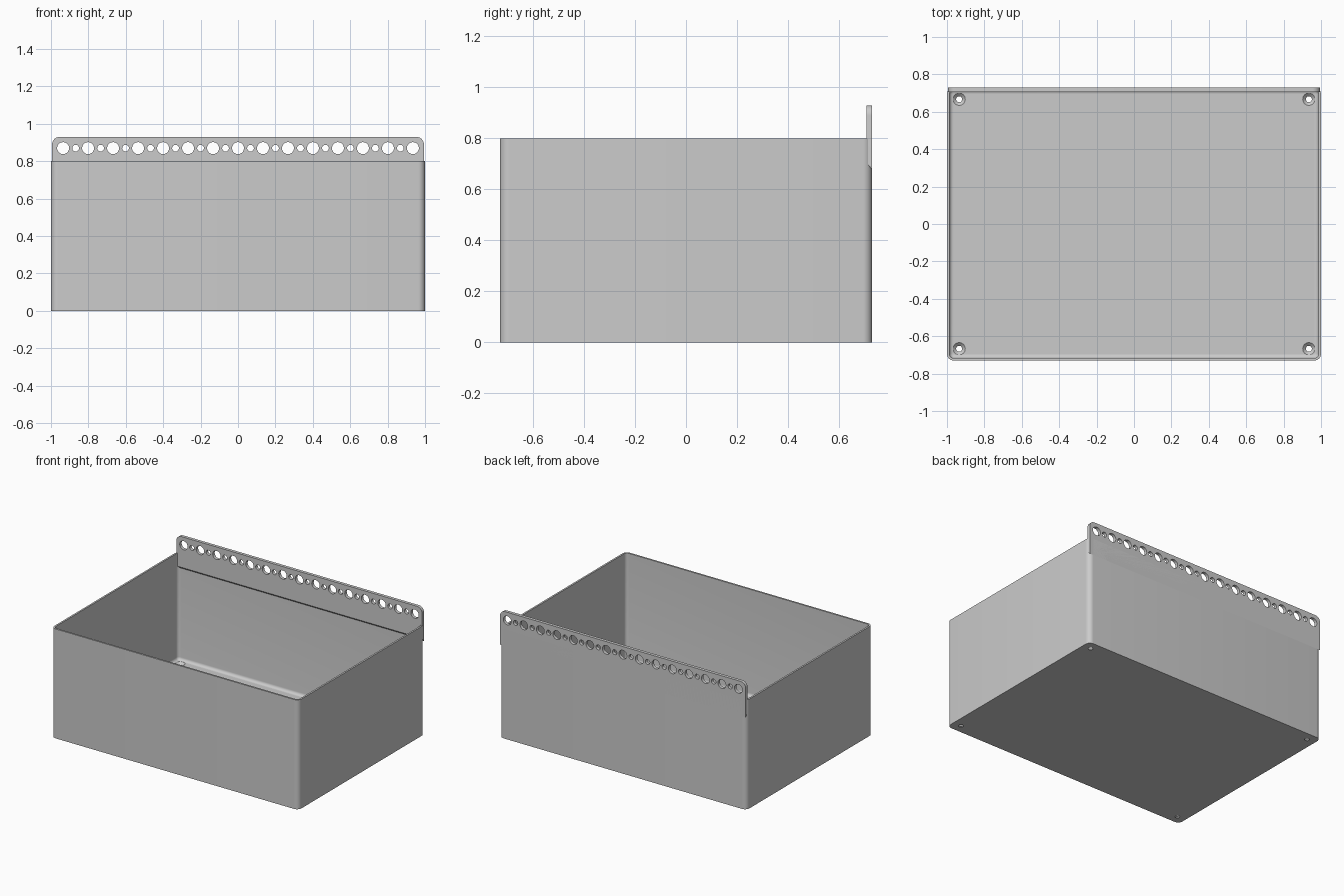
import bpy, bmesh, math
from mathutils import Matrix

if "Cube" in bpy.data.objects:
    bpy.data.objects.remove(bpy.data.objects["Cube"])

HALF_X, HALF_Y, WALL_TOP = 1.0, 0.73, 0.8
WALL, FLOOR, CORNER, FILLET = 0.013, 0.02, 0.036, 0.022

grey = bpy.data.materials.new("plain grey")
grey.use_nodes = True
colour = (0.6, 0.6, 0.6, 1)
grey.diffuse_color = colour
grey.node_tree.nodes["Principled BSDF"].inputs["Base Color"].default_value = colour


def make_object(name, bm):
    bmesh.ops.recalc_face_normals(bm, faces=bm.faces)
    mesh = bpy.data.meshes.new(name)
    bm.to_mesh(mesh)
    bm.free()
    obj = bpy.data.objects.new(name, mesh)
    bpy.context.collection.objects.link(obj)
    mesh.materials.append(grey)
    return obj


def activate(obj):
    bpy.ops.object.select_all(action='DESELECT')
    obj.select_set(True)
    bpy.context.view_layer.objects.active = obj


def cut(obj, cutter):
    cutter.hide_render = True
    mod = obj.modifiers.new("holes", 'BOOLEAN')
    mod.operation, mod.solver, mod.object = 'DIFFERENCE', 'EXACT', cutter
    activate(obj)
    bpy.ops.object.modifier_apply(modifier=mod.name)
    bpy.data.objects.remove(cutter)
    bpy.ops.object.shade_smooth_by_angle(angle=math.radians(30))


def rounded_loop(bm, inset, z, steps=8):
    """Ring of vertices around a rounded rectangle."""
    r = max(CORNER - inset, 0.012)
    cx, cy = HALF_X - inset - r, HALF_Y - inset - r
    ring = []
    for q, (sx, sy) in enumerate([(1, 1), (-1, 1), (-1, -1), (1, -1)]):
        for i in range(steps + 1):
            a = math.pi / 2 * (q + i / steps)
            ring.append(bm.verts.new((sx * cx + r * math.cos(a), sy * cy + r * math.sin(a), z)))
    return ring


def add_cone(bm, r1, r2, depth, matrix):
    bmesh.ops.create_cone(bm, cap_ends=True, segments=32, radius1=r1, radius2=r2,
                          depth=depth, matrix=matrix)


# Open bin: outer wall, rim, inner wall, filleted floor
bm = bmesh.new()
levels = [(0, 0), (0, WALL_TOP), (WALL, WALL_TOP)]
for i in range(7):
    a = math.pi / 2 * i / 6
    levels.append((WALL + FILLET * (1 - math.cos(a)), FLOOR + FILLET * (1 - math.sin(a))))
rings = [rounded_loop(bm, inset, z) for inset, z in levels]
for low, high in zip(rings, rings[1:]):
    for i in range(len(low)):
        j = (i + 1) % len(low)
        bm.faces.new((low[i], low[j], high[j], high[i]))
bm.faces.new(rings[0])
bm.faces.new(rings[-1])
bin_body = make_object("bin_body", bm)

# Countersunk screw holes in the floor corners
bm = bmesh.new()
bore, sink = 0.016, 0.033
profile = [(bore, -0.02), (bore, 0.004), (sink, FLOOR), (sink, 0.05)]
for sx in (-1, 1):
    for sy in (-1, 1):
        stack = []
        for r, z in profile:
            ring = bmesh.ops.create_circle(bm, segments=32, radius=r,
                matrix=Matrix.Translation((sx * 0.935, sy * 0.667, z)))["verts"]
            stack.append(ring)
        for low, high in zip(stack, stack[1:]):
            for i in range(32):
                j = (i + 1) % 32
                bm.faces.new((low[i], low[j], high[j], high[i]))
        bm.faces.new(stack[0])
        bm.faces.new(stack[-1])
cut(bin_body, make_object("screw_hole_cutter", bm))

# Hanging rail along the back, with a sloped underside and rounded top corners
bm = bmesh.new()
side = [(0.707, 0.705), (HALF_Y, 0.678), (HALF_Y, 0.93), (0.707, 0.93)]
face = bm.faces.new([bm.verts.new((-0.994, y, z)) for y, z in side])
moved = bmesh.ops.extrude_face_region(bm, geom=[face])["geom"]
bmesh.ops.translate(bm, vec=(1.988, 0, 0), verts=[v for v in moved if isinstance(v, bmesh.types.BMVert)])
corners = [e for e in bm.edges if all(v.co.z > 0.92 for v in e.verts)
           and abs(e.verts[0].co.x - e.verts[1].co.x) < 0.01]
bmesh.ops.bevel(bm, geom=corners, offset=0.04, segments=8, profile=0.5, affect='EDGES')
hanging_rail = make_object("hanging_rail", bm)

# Row of alternating large and small holes
bm = bmesh.new()
for i in range(29):
    r = 0.018 if i % 2 else 0.032
    x = -0.935 + 1.87 * i / 28
    add_cone(bm, r, r, 0.2, Matrix.Translation((x, 0.72, 0.87)) @ Matrix.Rotation(math.pi / 2, 4, 'X'))
cut(hanging_rail, make_object("rail_hole_cutter", bm))
